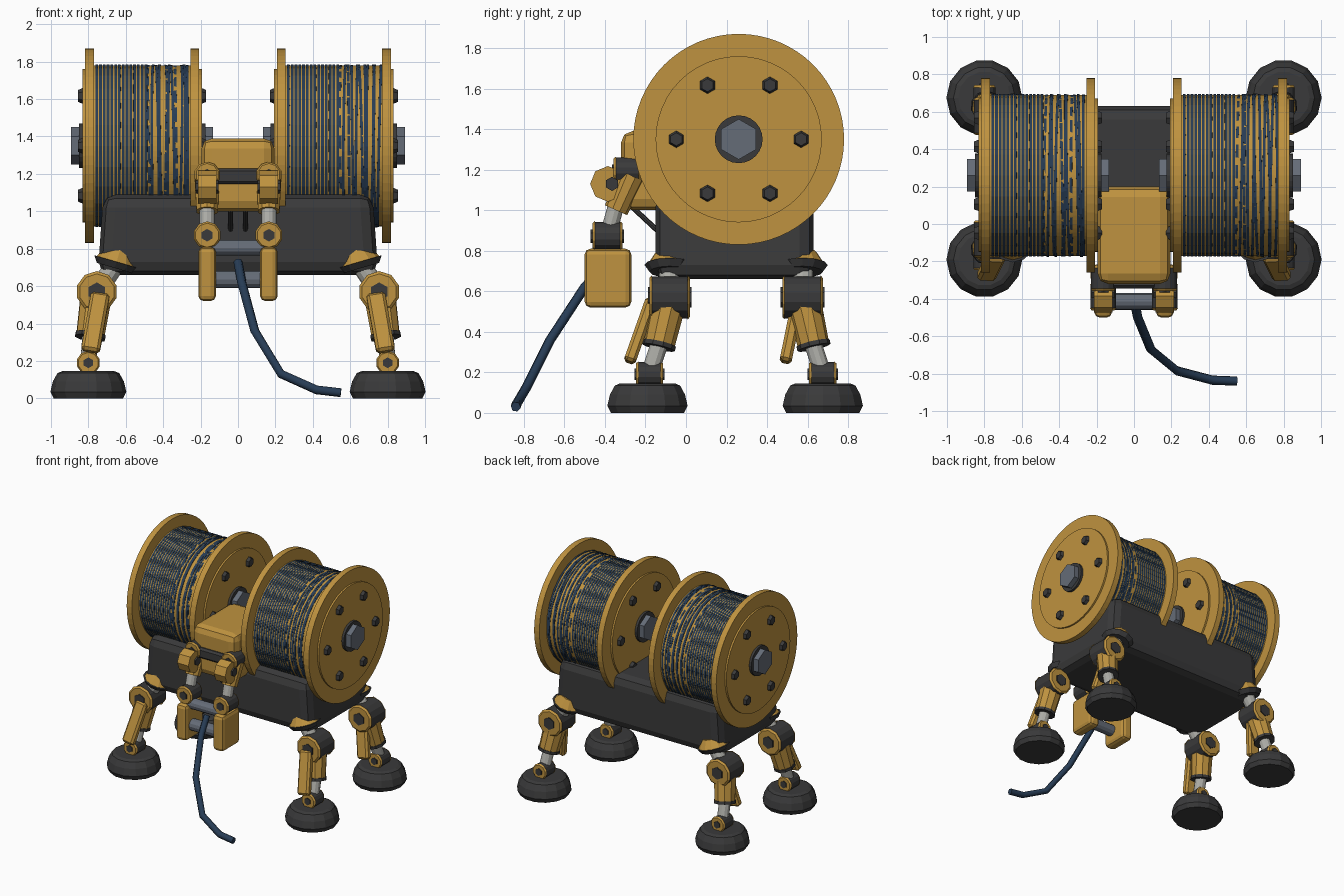
import bpy, bmesh, math, random
from mathutils import Vector, Matrix

random.seed(4)
cube = bpy.data.objects.get("Cube")
if cube:
    bpy.data.objects.remove(cube, do_unlink=True)


def material(name, rgb):
    m = bpy.data.materials.new(name)
    m.use_nodes = True
    m.diffuse_color = (*rgb, 1)
    m.node_tree.nodes["Principled BSDF"].inputs["Base Color"].default_value = (*rgb, 1)
    return m


gold = material("ochre_paint", (0.52, 0.29, 0.05))
dark = material("charcoal", (0.042, 0.042, 0.043))
navy = material("navy_cable", (0.02, 0.045, 0.09))
steel = material("blue_steel", (0.13, 0.15, 0.185))
rod = material("pale_metal", (0.42, 0.42, 0.39))


def finish(name, bm, mat):
    bmesh.ops.recalc_face_normals(bm, faces=bm.faces[:])
    me = bpy.data.meshes.new(name)
    bm.to_mesh(me)
    bm.free()
    me.materials.append(mat)
    ob = bpy.data.objects.new(name, me)
    bpy.context.collection.objects.link(ob)
    return ob


def cyl(name, p, q, r, mat, n=12, r2=None):
    """Cylinder or cone from p to q."""
    p, q = Vector(p), Vector(q)
    bm = bmesh.new()
    turn = (q - p).to_track_quat('Z', 'Y').to_matrix().to_4x4()
    bmesh.ops.create_cone(bm, cap_ends=True, segments=n, radius1=r,
                          radius2=r if r2 is None else r2, depth=(q - p).length,
                          matrix=Matrix.Translation((p + q) / 2) @ turn)
    return finish(name, bm, mat)


def box(name, lo, hi, mat, bevel=0.0, taper=1.0, segments=2):
    """Rounded box between two corners; taper scales the top in x."""
    lo, hi = Vector(lo), Vector(hi)
    mid, size = (lo + hi) / 2, hi - lo
    bm = bmesh.new()
    bmesh.ops.create_cube(bm, size=1)
    for v in bm.verts:
        k = taper if v.co.z > 0 else 1
        v.co = Vector((v.co.x * size.x * k, v.co.y * size.y, v.co.z * size.z)) + mid
    if bevel:
        bmesh.ops.bevel(bm, geom=bm.edges[:], offset=bevel, segments=segments,
                        profile=0.5, affect='EDGES')
    return finish(name, bm, mat)


def beam(name, p, q, width, thick, mat):
    """Flat bar from p to q, width along x."""
    p, q = Vector(p), Vector(q)
    z = (q - p).normalized()
    y = z.cross(Vector((1, 0, 0))).normalized()
    m = Matrix((y.cross(z), y, z)).transposed().to_4x4()
    m = Matrix.Translation((p + q) / 2) @ m @ Matrix.Diagonal((width, thick, (q - p).length, 1))
    bm = bmesh.new()
    bmesh.ops.create_cube(bm, size=1, matrix=m)
    bmesh.ops.bevel(bm, geom=bm.edges[:], offset=0.015, segments=1, affect='EDGES')
    return finish(name, bm, mat)


def joint(name, c, r, half):
    """Dark hinge barrel along y with gold caps and hex bolts."""
    c, y = Vector(c), Vector((0, 1, 0))
    cyl(name + "_barrel", c - y * half, c + y * half, r, dark, 14)
    for s in (-1, 1):
        e = c + y * s * half
        cyl(name + "_cap", e, e + y * s * 0.012, r * 1.06, gold, 10, r * 0.92)
        cyl(name + "_bolt", e, e + y * s * 0.02, r * 0.48, dark, 6)


def lathe_x(bm, profile, n, matrix):
    """Closed ring around x from (x, radius) points."""
    rows = [[bm.verts.new(matrix @ Vector((x, r * math.cos(a), r * math.sin(a))))
             for x, r in profile]
            for a in (math.tau * i / n for i in range(n))]
    k = len(profile)
    for i in range(n):
        a, b = rows[i], rows[(i + 1) % n]
        for j in range(k):
            bm.faces.new((a[j], a[(j + 1) % k], b[(j + 1) % k], b[j]))


# Body
box("body", (-0.75, -0.15, 0.66), (0.75, 0.63, 1.09), dark, 0.07, 0.96)

# Cable spools
HUB_Y, HUB_Z = 0.26, 1.35
for side, cx in (("right", -0.5125), ("left", 0.5125)):
    name = side + "_spool"

    def at(dx, dy=0, dz=0):
        return (cx + dx, HUB_Y + dy, HUB_Z + dz)

    cyl(name + "_drum", at(-0.27), at(0.27), 0.4305, gold, 96)
    for s in (-1, 1):
        cyl(name + "_flange", at(s * 0.258), at(s * 0.305), 0.52, gold, 64)
        cyl(name + "_disc", at(s * 0.3), at(s * 0.319), 0.41, gold, 48)
        cyl(name + "_collar", at(s * 0.3), at(s * 0.338), 0.118, dark, 24)
        cyl(name + "_hub_nut", at(s * 0.3), at(s * 0.38), 0.1, steel, 6)
        for i in range(6):
            a = math.tau * i / 6
            dy, dz = 0.308 * math.cos(a), 0.308 * math.sin(a)
            cyl(name + "_bolt", at(s * 0.3, dy, dz), at(s * 0.342, dy, dz), 0.05, dark, 6, 0.032)
    # Cable turns: neat on one half, loosely crossed on the other
    bm = bmesh.new()
    turns = 25
    for i in range(turns):
        x = -0.243 + 0.486 * i / (turns - 1)
        m = Matrix.Translation(at(x))
        r = 0.4345
        if i > turns * 0.52:
            m = m @ Matrix.Rotation(random.uniform(-0.025, 0.025), 4, 'Z')
            m = m @ Matrix.Rotation(random.uniform(-0.025, 0.025), 4, 'Y')
            m = m @ Matrix.Rotation(random.uniform(0, 0.26), 4, 'X')
            r += random.uniform(-0.001, 0.002)
        lathe_x(bm, [(-0.008, r - 0.02), (-0.007, r), (0.007, r), (0.008, r - 0.02)], 24, m)
    finish(name + "_cable", bm, navy)

# Legs with domed feet
for sx, side in ((-1, "right"), (1, "left")):
    for end, ky, lean in (("front", -0.08, -1), ("rear", 0.575, 1)):
        name = f"{end}_{side}_leg"

        def P(x, y, z):
            return Vector((sx * x, ky + y, z))

        hip, knee, cuff = P(0.65, 0, 0.725), P(0.755, 0, 0.57), P(0.79, lean * 0.055, 0.33)
        ankle = P(0.8, lean * 0.1, 0.19)
        down = Vector((sx * 0.28, 0, -0.96))
        cyl(name + "_hip_cup", hip - down * 0.07, hip, 0.07, gold, 12, 0.115)
        cyl(name + "_hip_disc", hip - down * 0.005, hip + down * 0.03, 0.125, dark, 12, 0.1)
        cyl(name + "_thigh_rod", hip, knee, 0.052, rod, 12)
        joint(name + "_knee", knee, 0.104, 0.088)
        cyl(name + "_shin", knee, cuff, 0.088, gold, 10, 0.078)
        cyl(name + "_shin_ring", cuff + (knee - cuff) * 0.06, cuff - (knee - cuff) * 0.03, 0.084, dark, 10)
        cyl(name + "_shin_rod", cuff, ankle, 0.044, rod, 12)
        top = 0.56 if lean < 0 else 0.52
        beam(name + "_shin_guard", P(0.735, -0.09 if lean < 0 else -0.03, top),
             P(0.79, -0.2 if lean < 0 else -0.085, 0.25), 0.1, 0.06, gold)
        joint(name + "_ankle", ankle, 0.06, 0.055)
        foot = P(0.8, lean * 0.108, 0)
        foot.y = -0.19 if lean < 0 else 0.675
        rings = [(0.185, 0.0), (0.203, 0.035), (0.19, 0.09), (0.165, 0.135), (0.14, 0.145)]
        bm = bmesh.new()
        loops = [[bm.verts.new(foot + Vector((r * math.cos(a), r * math.sin(a), z)))
                  for a in (math.tau * i / 14 for i in range(14))] for r, z in rings]
        for lo, hi in zip(loops, loops[1:]):
            for i in range(14):
                j = (i + 1) % 14
                bm.faces.new((lo[i], lo[j], hi[j], hi[i]))
        bm.faces.new(loops[0][::-1])
        bm.faces.new(loops[-1])
        finish(name + "_foot", bm, dark)

# Head block and shoulder bar
box("head", (-0.195, -0.32, 1.0), (0.195, 0.2, 1.39), gold, 0.055)
box("shoulder_bar", (-0.2, -0.345, 1.145), (0.2, -0.25, 1.23), dark, 0.015, 1, 1)

# Arms with gripping hands
for sx, side in ((-1, "right"), (1, "left")):
    name, x = side + "_arm", sx * 0.165
    joint(name + "_shoulder", (x, -0.29, 1.195), 0.066, 0.055)
    cyl(name + "_elbow", (x - 0.05, -0.385, 1.13), (x + 0.05, -0.385, 1.13), 0.088, gold, 8)
    for s in (-1, 1):
        cyl(name + "_elbow_bolt", (x + s * 0.04, -0.365, 1.13), (x + s * 0.062, -0.365, 1.13), 0.035, dark, 6)
    cyl(name + "_sleeve", (x, -0.27, 1.17), (x, -0.345, 1.0), 0.07, gold, 10, 0.06)
    cyl(name + "_rod", (x, -0.34, 1.04), (x, -0.385, 0.88), 0.04, rod)
    joint(name + "_wrist", (x, -0.388, 0.872), 0.07, 0.062)
    box(name + "_hand", (x - 0.047, -0.5, 0.52), (x + 0.047, -0.27, 0.81), gold, 0.028)
    cyl("strut_" + side, (sx * 0.04, -0.12, 0.88), (sx * 0.04, -0.27, 1.02), 0.013, dark, 8)

# Rollers between the hands
for z, r in ((0.805, 0.042), (0.635, 0.046)):
    cyl("cable_roller", (-0.15, -0.415, z), (0.15, -0.415, z), r, steel, 12)

# Loose cable trailing to the ground
path = [(0, -0.4, 0.73), (0.02, -0.5, 0.62), (0.09, -0.67, 0.36), (0.23, -0.785, 0.13),
        (0.42, -0.835, 0.045), (0.55, -0.84, 0.03)]
cu = bpy.data.curves.new("loose_cable", 'CURVE')
cu.dimensions = '3D'
cu.bevel_depth = 0.025
cu.bevel_resolution = 1
cu.use_fill_caps = True
sp = cu.splines.new('POLY')
sp.points.add(len(path) - 1)
for pt, co in zip(sp.points, path):
    pt.co = (*co, 1)
cu.materials.append(navy)
bpy.context.collection.objects.link(bpy.data.objects.new("loose_cable", cu))
